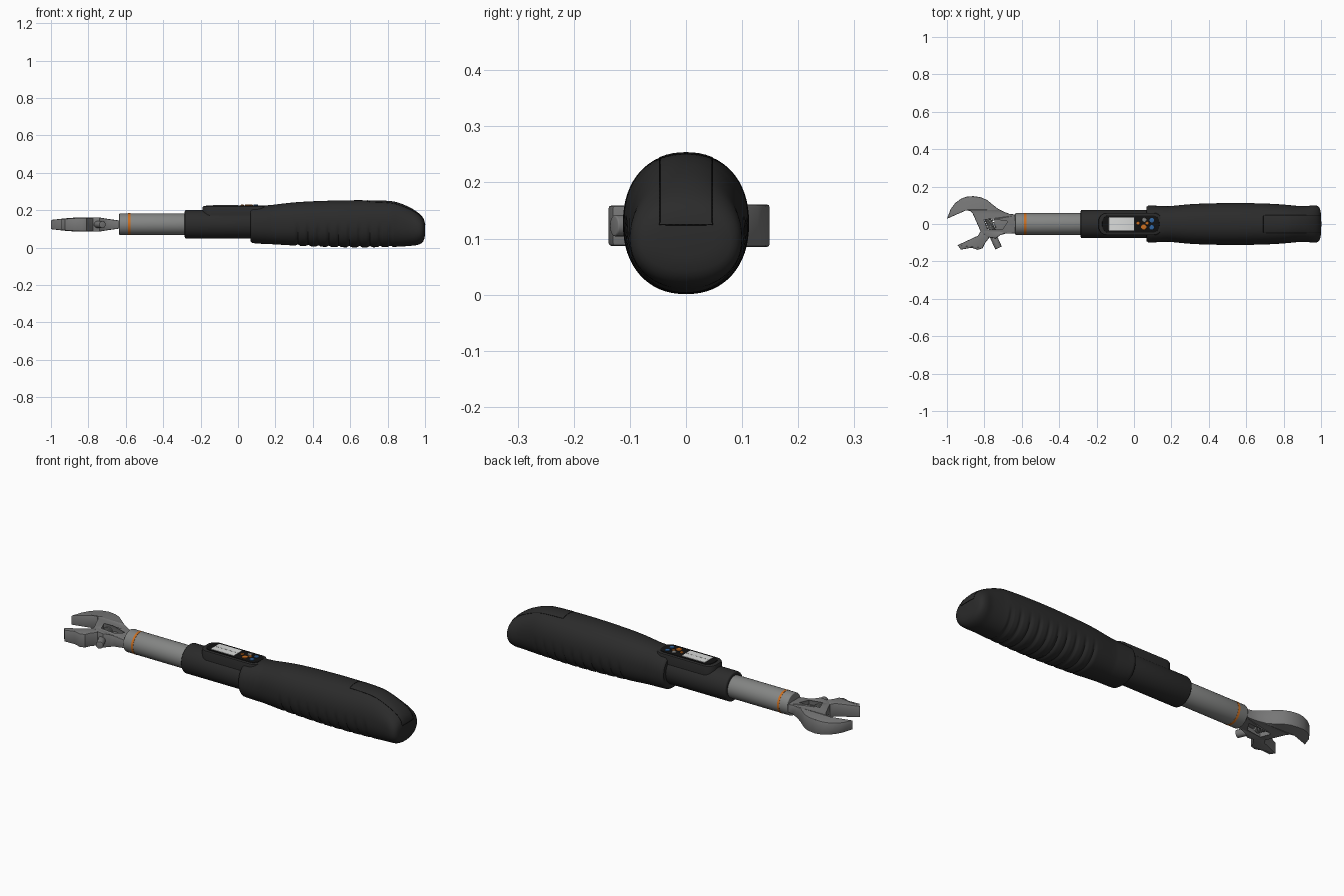
import bpy, bmesh, math
from math import sin, cos, pi
from mathutils import Vector
from mathutils.bvhtree import BVHTree

if "Cube" in bpy.data.objects:
    bpy.data.objects.remove(bpy.data.objects["Cube"])

AXIS = 0.125


def material(name, r, g, b):
    m = bpy.data.materials.new(name)
    m.use_nodes = True
    m.diffuse_color = (r, g, b, 1)
    m.node_tree.nodes["Principled BSDF"].inputs["Base Color"].default_value = (r, g, b, 1)
    return m


RUBBER = material("black rubber", 0.024, 0.024, 0.024)
SEAM = material("seam black", 0.006, 0.006, 0.006)
STEEL = material("satin steel", 0.23, 0.235, 0.23)
FORGED = material("forged steel", 0.19, 0.19, 0.19)
ORANGE = material("orange", 0.6, 0.16, 0.015)
BLUE = material("blue", 0.03, 0.13, 0.35)
SCREEN = material("screen white", 0.7, 0.71, 0.7)


def finish(ob, name, mat, angle=35):
    ob.name = name
    ob.data.materials.clear()
    ob.data.materials.append(mat)
    bpy.ops.object.select_all(action="DESELECT")
    ob.select_set(True)
    bpy.context.view_layer.objects.active = ob
    bpy.ops.object.shade_smooth_by_angle(angle=math.radians(angle))
    return ob


def rod(name, a, b, r, mat, bevel=0.0, sides=48):
    a, b = Vector(a), Vector(b)
    bpy.ops.mesh.primitive_cylinder_add(vertices=sides, radius=r, depth=(b - a).length, location=(a + b) / 2)
    ob = bpy.context.object
    ob.rotation_euler = (b - a).to_track_quat("Z", "Y").to_euler()
    if bevel:
        mod = ob.modifiers.new("edge", "BEVEL")
        mod.width, mod.segments, mod.limit_method = bevel, 3, "ANGLE"
        bpy.ops.object.modifier_apply(modifier="edge")
    return finish(ob, name, mat)


def lerp(keys, x):
    for (x0, v0), (x1, v1) in zip(keys, keys[1:]):
        if x <= x1:
            return v0 + (v1 - v0) * max(0, (x - x0) / (x1 - x0))
    return keys[-1][1]


def plate(name, loops, z, half, mat, edge=0.006, taper=None):
    """Flat outline with optional holes, thickened, edge-bevelled and tapered along x."""
    cu = bpy.data.curves.new(name, "CURVE")
    cu.dimensions, cu.fill_mode = "2D", "BOTH"
    cu.extrude, cu.bevel_depth, cu.offset, cu.bevel_resolution = half - edge, edge, -edge, 1
    for pts in loops:
        sp = cu.splines.new("POLY")
        sp.points.add(len(pts) - 1)
        for p, (x, y) in zip(sp.points, pts):
            p.co = (x, y, 0, 1)
        sp.use_cyclic_u = True
    ob = bpy.data.objects.new(name, cu)
    bpy.context.collection.objects.link(ob)
    bpy.ops.object.select_all(action="DESELECT")
    ob.select_set(True)
    bpy.context.view_layer.objects.active = ob
    bpy.ops.object.convert(target="MESH")
    ob = bpy.context.object
    bm = bmesh.new()
    bm.from_mesh(ob.data)
    bmesh.ops.remove_doubles(bm, verts=bm.verts, dist=0.0001)
    for v in bm.verts:
        v.co.z = v.co.z * (lerp(taper, v.co.x) if taper else 1) + z
    bmesh.ops.recalc_face_normals(bm, faces=bm.faces)
    bm.to_mesh(ob.data)
    bm.free()
    return finish(ob, name, mat)


def pill(x0, x1, hw, r):
    """Rounded rectangle outline."""
    pts = []
    for cx, cy, a0 in ((x1 - r, hw - r, 0), (x0 + r, hw - r, 1), (x0 + r, r - hw, 2), (x1 - r, r - hw, 3)):
        pts += [(cx + r * cos((a0 + i / 8) * pi / 2), cy + r * sin((a0 + i / 8) * pi / 2)) for i in range(9)]
    return pts


# Shaft, marking ring and display housing
rod("shaft", (-0.635, 0, AXIS), (-0.25, 0, AXIS), 0.058, STEEL, 0.004)
rod("marking_ring", (-0.588, 0, AXIS), (-0.576, 0, AXIS), 0.0588, ORANGE)
rod("housing", (-0.285, 0, AXIS), (0.12, 0, AXIS), 0.076, RUBBER, 0.008)
plate("display_pod", [pill(-0.19, 0.15, 0.06, 0.045)], 0.165, 0.057, RUBBER, 0.008)
plate("display_bezel", [pill(-0.17, 0.135, 0.046, 0.035)], 0.222, 0.003, SEAM, 0.001)
plate("screen", [pill(-0.135, 0, 0.036, 0.004)], 0.224, 0.003, SCREEN, 0.001)
plate("screen_line", [pill(-0.133, -0.002, 0.001, 0.0008)], 0.2255, 0.002, STEEL, 0.0002)

# Keypad
for i, (x, y, r, mat) in enumerate([(0.022, 0.004, 0.009, ORANGE), (0.052, -0.016, 0.015, ORANGE),
                                    (0.055, 0.022, 0.012, STEEL), (0.07, 0.004, 0.009, ORANGE),
                                    (0.095, 0.02, 0.013, BLUE), (0.095, -0.018, 0.013, BLUE)]):
    rod(f"key_{i + 1}", (x, y, 0.22), (x, y, 0.229), r, mat, 0.002, 20)

# Handle grip: keys are x, bottom, top, half width
KEYS = [(0.066, 0.05, 0.195, 0.075), (0.067, 0.032, 0.212, 0.092), (0.078, 0.024, 0.219, 0.1),
        (0.11, 0.021, 0.222, 0.098), (0.18, 0.018, 0.228, 0.095), (0.32, 0.01, 0.243, 0.107),
        (0.5, 0.003, 0.251, 0.112), (0.66, 0.001, 0.253, 0.111), (0.8, 0.003, 0.25, 0.104),
        (0.86, 0.005, 0.239, 0.098), (0.92, 0.009, 0.214, 0.096), (0.96, 0.014, 0.189, 0.1),
        (0.983, 0.025, 0.168, 0.095), (0.995, 0.043, 0.148, 0.08), (1.0, 0.07, 0.125, 0.05)]


def spline(a, b, c, d, t):
    return [q + 0.5 * t * (r - p + t * (2 * p - 5 * q + 4 * r - s + t * (3 * (q - r) + s - p)))
            for p, q, r, s in zip(a, b, c, d)]


def grip():
    sections = []
    for i in range(len(KEYS) - 1):
        k = [KEYS[min(max(j, 0), len(KEYS) - 1)] for j in range(i - 1, i + 3)]
        n = max(2, int((k[2][0] - k[1][0]) / 0.007))
        uneven = i < 4
        for s in range(n):
            t = s / n
            sections.append([p + (q - p) * t for p, q in zip(k[1], k[2])] if uneven else spline(*k, t))
    sections.append(KEYS[-1])
    bm, rings, sides = bmesh.new(), [], 64
    for x, zb, zt, hw in sections:
        x = min(x, 1.0)
        # Finger grooves across the lower half
        wave = max(0, cos((x - 0.32) / 0.055 * 2 * pi)) ** 2 if 0.3 < x < 0.84 else 0
        ring = []
        for j in range(sides):
            a = 2 * pi * j / sides
            c, s = cos(a), sin(a)
            low = min(1, max(0, (-s + 0.05) * 3))
            f = 1 - 0.06 * wave * low
            y = math.copysign(abs(c) ** 0.9, c) * hw * f
            z = (zb + zt) / 2 + math.copysign(abs(s) ** 0.9, s) * (zt - zb) / 2 * f
            ring.append(bm.verts.new((x, y, z)))
        rings.append(ring)
    for r0, r1 in zip(rings, rings[1:]):
        for j in range(sides):
            k = (j + 1) % sides
            bm.faces.new((r0[j], r0[k], r1[k], r1[j]))
    bm.faces.new(rings[0])
    bm.faces.new(rings[-1])
    bmesh.ops.recalc_face_normals(bm, faces=bm.faces)
    tree = BVHTree.FromBMesh(bm)
    me = bpy.data.meshes.new("grip")
    bm.to_mesh(me)
    bm.free()
    ob = bpy.data.objects.new("grip", me)
    bpy.context.collection.objects.link(ob)
    finish(ob, "grip", RUBBER, 50)
    return tree


tree = grip()

# Battery cover seam, traced over the grip surface
W = 0.047
side = []
for i in range(25):
    side.append(tree.ray_cast(Vector((0.69 + 0.27 * i / 24, W, 1)), Vector((0, 0, -1)))[0])
for i in range(9):
    hit = tree.ray_cast(Vector((2, W, side[24].z - 0.005 - (side[24].z - 0.13) * i / 8)), Vector((-1, 0, 0)))[0]
    if hit:
        side.append(hit)
end = [tree.ray_cast(Vector((2, W - W * i / 4, side[-1].z)), Vector((-1, 0, 0)))[0] for i in range(1, 9)]
front = [tree.ray_cast(Vector((0.69, W * i / 4, 1)), Vector((0, 0, -1)))[0] for i in range(-4, 4)]
path = front + side + [p for p in end if p] + [Vector((p.x, -p.y, p.z)) for p in reversed(side)]
cu = bpy.data.curves.new("cover_seam", "CURVE")
cu.dimensions, cu.bevel_depth, cu.bevel_resolution = "3D", 0.0014, 1
sp = cu.splines.new("POLY")
sp.points.add(len(path) - 1)
for p, v in zip(sp.points, path):
    p.co = (*v, 1)
seam = bpy.data.objects.new("cover_seam", cu)
bpy.context.collection.objects.link(seam)
cu.materials.append(SEAM)

# Adjustable head: fixed jaw with worm window, and sliding jaw
HEAD_Z = 0.123
TAPER = [(-1, 0.65), (-0.93, 0.86), (-0.86, 1), (-0.74, 1), (-0.69, 0.75), (-0.64, 0.55)]
fixed = [(-1, 0.028), (-0.9, 0.072), (-0.875, 0.07), (-0.862, 0.055), (-0.82, -0.04), (-0.785, -0.07),
         (-0.74, -0.077), (-0.715, -0.06), (-0.69, -0.052), (-0.625, -0.05), (-0.625, 0.05),
         (-0.665, 0.054), (-0.695, 0.065), (-0.725, 0.08), (-0.755, 0.103), (-0.785, 0.128),
         (-0.82, 0.143), (-0.86, 0.149), (-0.895, 0.146), (-0.925, 0.135), (-0.955, 0.113), (-0.98, 0.08)]
window = [(-0.81, 0.028), (-0.75, 0.03), (-0.675, 0.02), (-0.672, 0.01), (-0.7, -0.032), (-0.785, -0.036)]
plate("fixed_jaw", [fixed, window], HEAD_Z, 0.038, FORGED, 0.005, TAPER)
sliding = [(-0.943, -0.113), (-0.835, -0.063), (-0.815, -0.03), (-0.79, -0.04), (-0.775, -0.075),
           (-0.795, -0.1), (-0.81, -0.13), (-0.835, -0.138), (-0.87, -0.127), (-0.925, -0.137)]
plate("sliding_jaw", [sliding], HEAD_Z, 0.036, FORGED, 0.005, TAPER)
plate("window_web", [[(-0.75, 0.04), (-0.66, 0.03), (-0.69, -0.04), (-0.74, -0.04)]], HEAD_Z, 0.008, FORGED, 0.001)

# Worm screw and its pin
slide = Vector((0.41, -0.91, 0)).normalized()
centre = Vector((-0.77, -0.002, HEAD_Z))
rod("worm_core", centre - slide * 0.045, centre + slide * 0.045, 0.016, STEEL, sides=24)
for i in range(5):
    mid = centre + slide * (i - 2) * 0.013
    rod(f"worm_thread_{i + 1}", mid - slide * 0.004, mid + slide * 0.004, 0.025, STEEL, 0.0015, 24)
pin = Vector((-0.755, -0.06, HEAD_Z))
rod("slide_pin", pin, pin + slide * 0.075, 0.019, FORGED, 0.003, 24)
